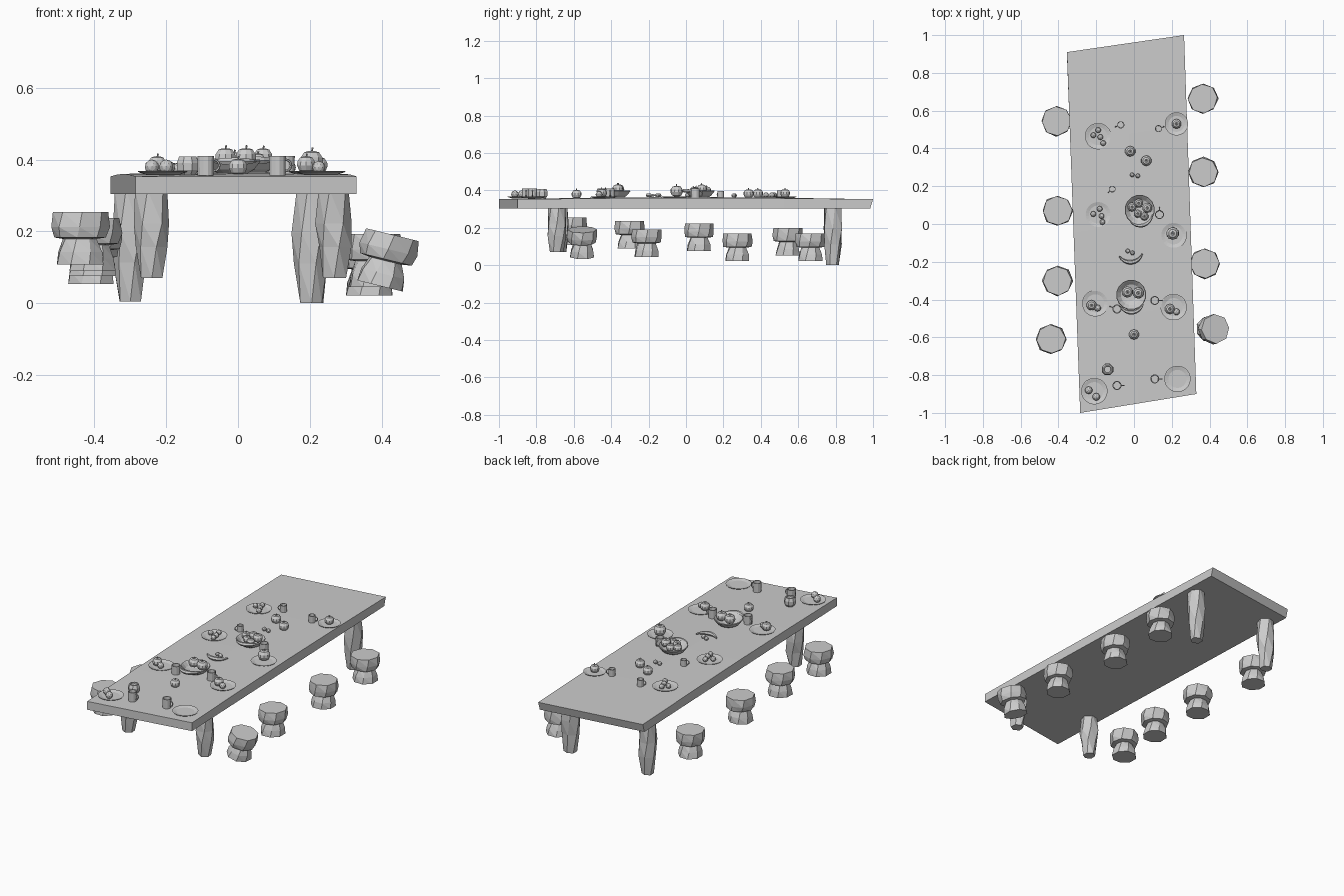
import bpy, bmesh, math, random
from mathutils import Matrix, Vector

random.seed(4)
TOP = 0.36


def finish(bm, name, loc=(0, 0, 0), rot=(0, 0, 0)):
    bmesh.ops.recalc_face_normals(bm, faces=bm.faces)
    me = bpy.data.meshes.new(name)
    bm.to_mesh(me)
    bm.free()
    ob = bpy.data.objects.new(name, me)
    ob.location, ob.rotation_euler = loc, rot
    bpy.context.collection.objects.link(ob)
    return ob


def lathe(name, profile, n, loc, rot=(0, 0, 0), jitter=0.0, twist=0.0, carve=False):
    """Rings of n points through (radius, z) pairs, capped at both ends."""
    bm = bmesh.new()
    rings = []
    for k, (r, z) in enumerate(profile):
        ring = []
        for i in range(n):
            a = 2 * math.pi * (i + 0.5 + twist * k) / n
            rr = r * (1 + random.uniform(-jitter, jitter))
            ring.append(bm.verts.new((rr * math.cos(a), rr * math.sin(a), z)))
        rings.append(ring)
    for a, b in zip(rings, rings[1:]):
        for i in range(n):
            j = (i + 1) % n
            if carve:
                bm.faces.new((a[i], a[j], b[i]))
                bm.faces.new((a[j], b[j], b[i]))
            else:
                bm.faces.new((a[i], a[j], b[j], b[i]))
    bm.faces.new(rings[0])
    bm.faces.new(rings[-1])
    return finish(bm, name, loc, rot)


def tube(name, points, radii, loc, rz=0.0, n=6):
    """Tube through points lying in one plane."""
    bm = bmesh.new()
    pts = [Vector(p) for p in points]
    normal = (pts[1] - pts[0]).cross(pts[-1] - pts[0]).normalized()
    rings = []
    for k, p in enumerate(pts):
        t = (pts[min(k + 1, len(pts) - 1)] - pts[max(k - 1, 0)]).normalized()
        side = t.cross(normal)
        rings.append([bm.verts.new(p + radii[k] * (math.cos(2 * math.pi * i / n) * side
                      + math.sin(2 * math.pi * i / n) * normal)) for i in range(n)])
    for a, b in zip(rings, rings[1:]):
        for i in range(n):
            j = (i + 1) % n
            bm.faces.new((a[i], a[j], b[j], b[i]))
    bm.faces.new(rings[0])
    bm.faces.new(rings[-1])
    return finish(bm, name, loc, (0, 0, rz))


# Table top: skewed slab with a slight hump
def tabletop():
    bm = bmesh.new()
    cols, rows = 3, 5
    fl, fr, bl, br = map(Vector, ((-0.285, -1, 0), (0.33, -0.90, 0), (-0.355, 0.91, 0), (0.265, 1, 0)))
    grid = []
    for low in (True, False):
        layer = []
        for j in range(rows):
            v = j / (rows - 1)
            row = []
            for i in range(cols):
                u = i / (cols - 1)
                p = fl.lerp(fr, u).lerp(bl.lerp(br, u), v)
                p.z = 0.304 if low else 0.353 + 0.012 * math.sin(math.pi * v) * (1 if i == 1 else 0.6)
                if low and j == rows - 1:
                    p.y -= 0.015
                row.append(bm.verts.new(p))
            layer.append(row)
        grid.append(layer)
    for layer in grid:
        for j in range(rows - 1):
            for i in range(cols - 1):
                bm.faces.new((layer[j][i], layer[j][i + 1], layer[j + 1][i + 1], layer[j + 1][i]))
    lo, hi = grid
    for j in range(rows - 1):
        for i in (0, cols - 1):
            bm.faces.new((lo[j][i], lo[j + 1][i], hi[j + 1][i], hi[j][i]))
    for i in range(cols - 1):
        for j in (0, rows - 1):
            bm.faces.new((lo[j][i], lo[j][i + 1], hi[j][i + 1], hi[j][i]))
    finish(bm, "table_top")


tabletop()

# Carved legs
for x, y, z0 in ((-0.30, 0.785, 0.005), (0.205, 0.785, 0), (-0.24, -0.675, 0.07), (0.268, -0.69, 0.07)):
    h = 0.315 - z0
    lathe("table_leg", [(0.035, 0), (0.047, 0.35 * h), (0.052, 0.62 * h), (0.046, h)],
          6, (x, y, z0), jitter=0.1, twist=0.25, carve=True)

# Stools: wide cap on a flared base
STOOL = [(0.069, 0), (0.063, 0.035), (0.048, 0.072), (0.074, 0.076), (0.081, 0.105), (0.077, 0.147)]
for x, y, z, tilt in ((-0.41, 0.545, 0.053, 0), (-0.405, 0.07, 0.075, 0), (-0.405, -0.30, 0.09, 0),
                      (-0.44, -0.61, 0.107, 0), (0.365, 0.665, 0.022, 0), (0.367, 0.275, 0.022, 0),
                      (0.375, -0.21, 0.045, 0), (0.395, -0.555, 0.048, 0.24)):
    lathe("stool", STOOL, 8, (x, y, z), (0, tilt, 0), jitter=0.035, twist=0.12, carve=True)

# Plates
PLATE = [(0.045, 0), (0.068, 0.008), (0.070, 0.011), (0.066, 0.011), (0.048, 0.006)]
for x, y, s in ((-0.19, 0.465, 1), (0.225, 0.53, 0.88), (-0.19, 0.05, 1), (0.21, -0.06, 1),
                (-0.205, -0.42, 1), (0.21, -0.44, 1), (0.23, -0.82, 1), (-0.21, -0.885, 1)):
    plate = lathe("plate", PLATE, 24, (x, y, 0.357))
    plate.scale = (s, s, 1)

# Bowls
BOWL = [(0.04, 0), (0.06, 0.012), (0.08, 0.036), (0.077, 0.04), (0.072, 0.036), (0.055, 0.018), (0.03, 0.01)]
for x, y in ((0.03, 0.075), (-0.015, -0.375)):
    lathe("bowl", BOWL, 16, (x, y, TOP))

# Mugs with side handles
ARC = [(0.016 * math.sin(a), 0, -0.016 * math.cos(a)) for a in [math.pi * k / 6 for k in range(7)]]
for x, y, s, ang in ((-0.07, 0.525, 0.8, 200), (0.13, 0.505, 0.8, 20), (-0.115, 0.185, 0.75, 220),
                     (0.135, 0.05, 1, 90), (-0.09, -0.45, 1, 160), (0.11, -0.405, 1, 0),
                     (-0.09, -0.855, 1, 0), (0.11, -0.82, 1, 0)):
    mug = lathe("mug", [(0.023, 0), (0.024, 0.054), (0.020, 0.054), (0.019, 0.006)], 12, (x, y, 0.356))
    mug.scale = (s, s, s)
    a = math.radians(ang)
    handle = tube("mug_handle", ARC, [0.0035] * 7,
                  (x + 0.022 * s * math.cos(a), y + 0.022 * s * math.sin(a), 0.356 + 0.028 * s), a)
    handle.scale = (s, s, s)

# Rounded pot
lathe("pot", [(0.020, 0), (0.032, 0.016), (0.033, 0.036), (0.026, 0.053), (0.02, 0.053), (0.018, 0.045)],
      8, (-0.14, -0.77, 0.355))

# Stemmed fruit, loose, on plates and in bowls
FRUIT = [(0.35, -0.82), (0.75, -0.62), (1, -0.1), (0.95, 0.3), (0.65, 0.74), (0.3, 0.84), (0.1, 0.7)]
for x, y, z, r in ((-0.02, 0.385, 0.382, 0.028), (0.065, 0.335, 0.382, 0.028), (0.225, 0.53, 0.384, 0.026),
                   (0.205, -0.05, 0.395, 0.034), (-0.225, -0.43, 0.386, 0.027), (0.19, -0.45, 0.386, 0.027),
                   (0, -0.585, 0.379, 0.027), (-0.035, -0.36, 0.406, 0.03), (0.022, -0.365, 0.406, 0.03),
                   (-0.01, 0.09, 0.40, 0.024), (0.025, 0.11, 0.40, 0.024), (0.07, 0.085, 0.408, 0.027),
                   (0.02, 0.055, 0.40, 0.022), (0.055, 0.04, 0.398, 0.022)):
    lathe("fruit", [(a * r, b * r) for a, b in FRUIT], 10, (x, y, z))
    lathe("fruit_stem", [(0.002, 0), (0.003, r * 0.45)], 5, (x, y, z + r * 0.68), (0.15, 0.2, 0))

# Small berries
for x, y, r in ((-0.19, 0.497, 0.015), (-0.215, 0.47, 0.015), (-0.178, 0.46, 0.015), (-0.163, 0.428, 0.015),
                (-0.215, 0.053, 0.015), (-0.182, 0.08, 0.015), (-0.172, 0.042, 0.015), (-0.167, 0.01, 0.015),
                (-0.193, -0.445, 0.018), (0.225, -0.465, 0.018), (-0.24, -0.88, 0.02), (-0.2, -0.915, 0.02),
                (-0.01, 0.26, 0.012), (0.02, 0.255, 0.012), (-0.033, -0.143, 0.012), (-0.008, -0.153, 0.012)):
    bm = bmesh.new()
    bmesh.ops.create_icosphere(bm, subdivisions=2, radius=r)
    finish(bm, "berry", (x, y, 0.362 + r * 0.9))

# Curved fruit, loose and among the bowl contents
for x, y, z, s, ang in ((-0.02, -0.135, 0.374, 1, 0.1), (0.03, 0.06, 0.398, 1, 0.3), (-0.015, -0.40, 0.395, 1, 0.1)):
    pts = [(0.068 * s * math.cos(a), 0.068 * s * math.sin(a), 0)
           for a in [math.radians(205 + 130 * k / 8) for k in range(9)]]
    rad = [0.003, 0.006, 0.009, 0.011, 0.012, 0.011, 0.009, 0.006, 0.003]
    tube("curved_fruit", pts, rad, (x, y, z), ang)
